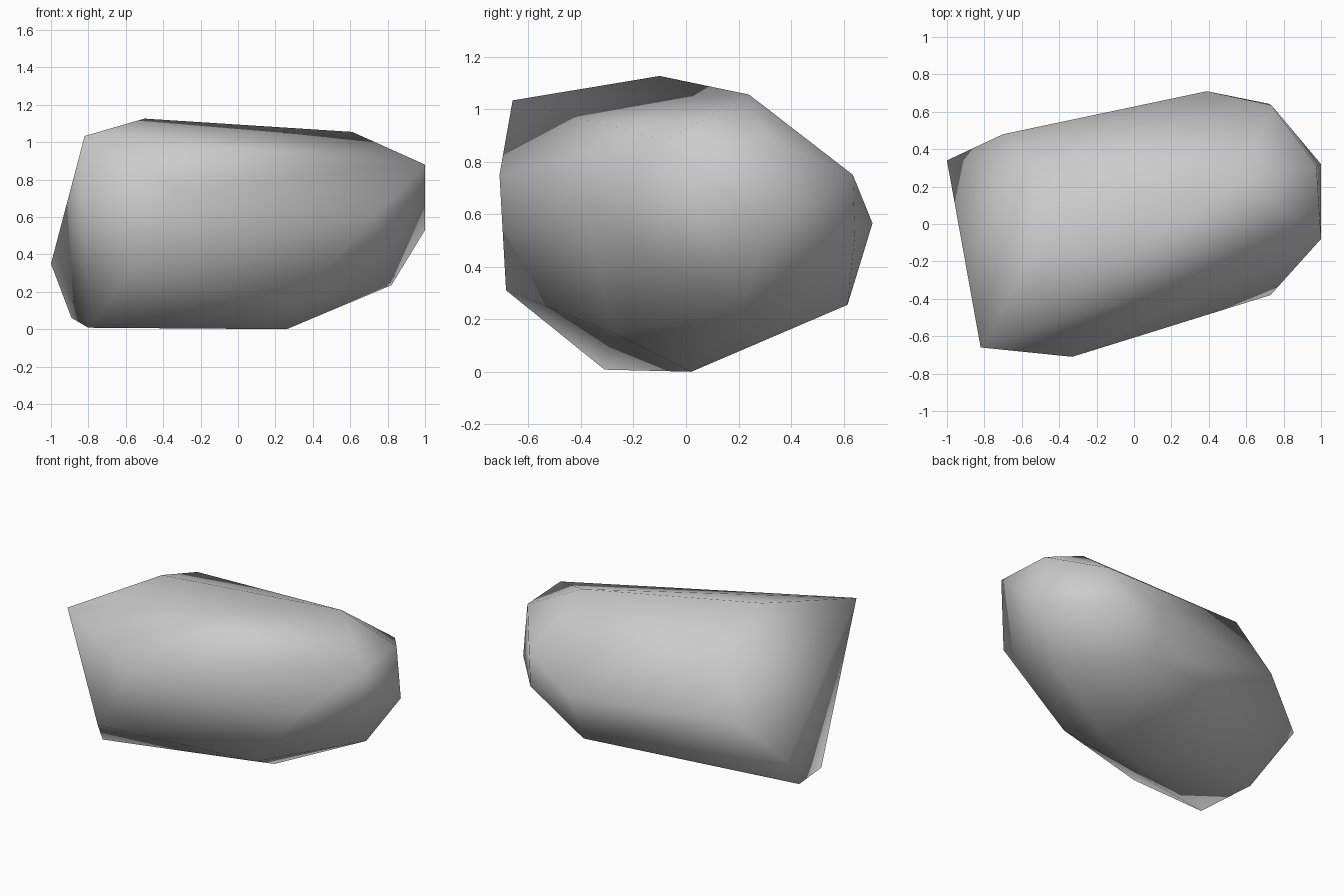
import bpy, bmesh

if "Cube" in bpy.data.objects:
    bpy.data.objects.remove(bpy.data.objects["Cube"])

# Corner points of the boulder, grouped by side
CORNERS = [
    # crown
    (-.82, -.66, 1.033), (-.50, -.10, 1.126), (.61, .24, 1.055), (-.54, .335, .97),
    # right end
    (1, -.08, .88), (1, .32, .53), (.975, .31, .882), (.82, .205, .235),
    # left end
    (-1, .34, .35), (-.70, .48, .60), (-.89, .055, .06),
    # front
    (-.33, -.71, .75), (.73, -.38, .615), (-.575, -.685, .31), (.33, -.28, .15),
    # back
    (.39, .71, .565), (.72, .643, .52), (.735, .635, .75), (.34, .615, .255),
    # base
    (.26, .02, 0), (-.80, -.31, .008),
]

# Wrap the corners in a convex shell
bm = bmesh.new()
for p in CORNERS:
    bm.verts.new(p)
hull = bmesh.ops.convex_hull(bm, input=bm.verts)
loose = {g for g in hull["geom_interior"] + hull["geom_unused"]
         if isinstance(g, bmesh.types.BMVert) and not g.link_faces}
bmesh.ops.delete(bm, geom=list(loose), context='VERTS')
bmesh.ops.recalc_face_normals(bm, faces=bm.faces)

# Smooth shading all over
for f in bm.faces:
    f.smooth = True
mesh = bpy.data.meshes.new("boulder")
bm.to_mesh(mesh)
bm.free()

# Stone colour
stone = bpy.data.materials.new("stone grey")
stone.diffuse_color = (.6, .6, .6, 1)
stone.use_nodes = True
stone.node_tree.nodes["Principled BSDF"].inputs["Base Color"].default_value = stone.diffuse_color
mesh.materials.append(stone)
bpy.context.collection.objects.link(bpy.data.objects.new("boulder", mesh))
